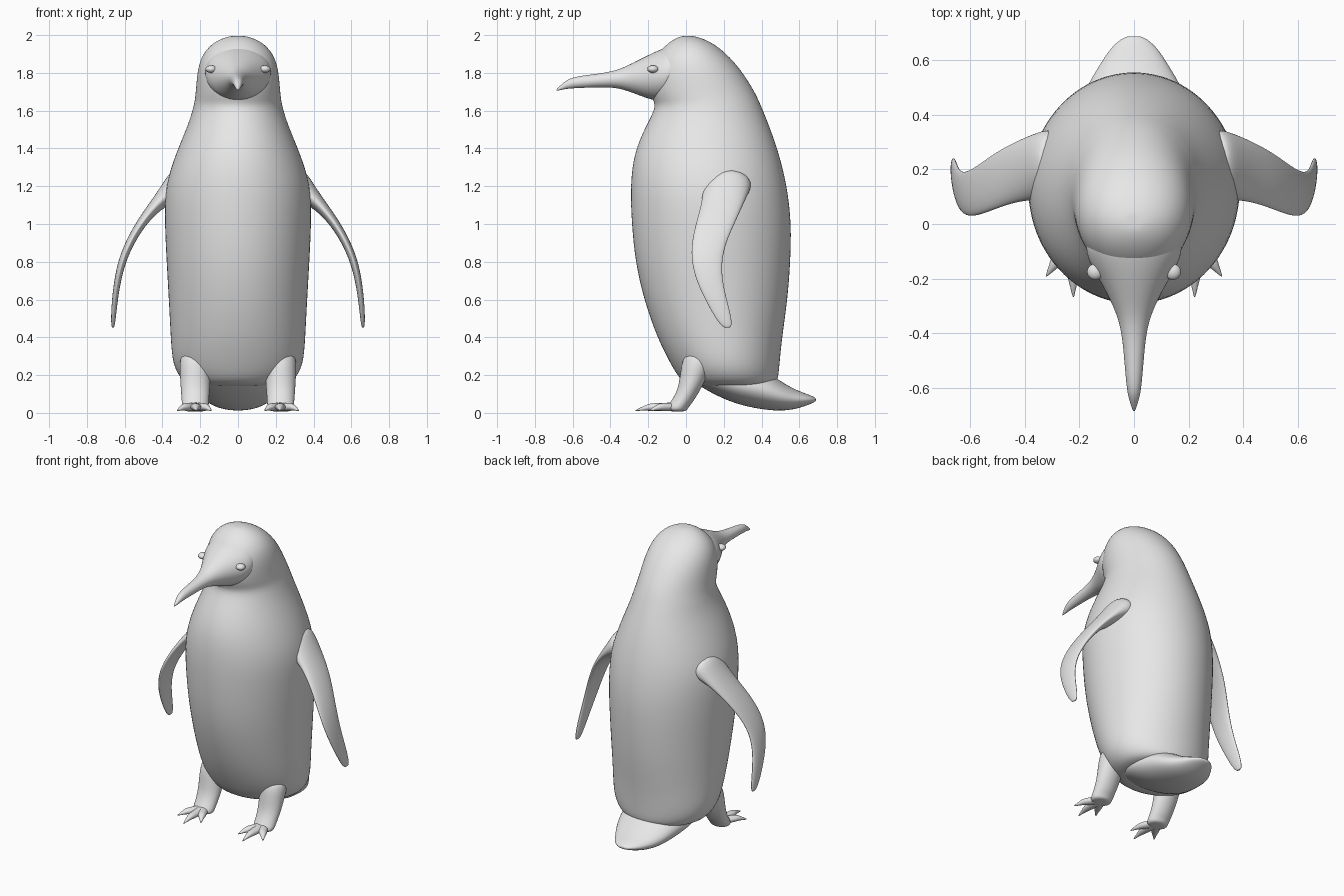
import bpy
import bmesh
from math import cos, sin, pi
from mathutils import Vector

cube = bpy.data.objects.get("Cube")
if cube:
    bpy.data.objects.remove(cube, do_unlink=True)

# One plain clay colour for the whole bird
grey = bpy.data.materials.new("clay grey")
grey.use_nodes = True
colour = (0.8, 0.8, 0.8, 1)
grey.diffuse_color = colour
grey.node_tree.nodes["Principled BSDF"].inputs["Base Color"].default_value = colour


def loft(name, rings, sides=16, levels=2):
    """Skin elliptical rings, each given as centre, half-axis and half-axis."""
    bm = bmesh.new()
    loops = []
    for centre, axis_a, axis_b in rings:
        angles = [2 * pi * i / sides for i in range(sides)]
        loops.append([bm.verts.new(Vector(centre) + Vector(axis_a) * cos(t)
                                   + Vector(axis_b) * sin(t)) for t in angles])
    for lower, upper in zip(loops, loops[1:]):
        for i in range(sides):
            j = (i + 1) % sides
            bm.faces.new((lower[i], lower[j], upper[j], upper[i]))
    # Close each end with a fan
    for end in (loops[0], loops[-1]):
        middle = bm.verts.new(sum((v.co for v in end), Vector()) / sides)
        for i in range(sides):
            bm.faces.new((end[i], end[(i + 1) % sides], middle))
    bmesh.ops.recalc_face_normals(bm, faces=bm.faces)
    return finish(name, bm, levels)


def finish(name, bm, levels):
    mesh = bpy.data.meshes.new(name)
    bm.to_mesh(mesh)
    bm.free()
    mesh.materials.append(grey)
    mesh.shade_smooth()
    obj = bpy.data.objects.new(name, mesh)
    bpy.context.scene.collection.objects.link(obj)
    if levels:
        smooth = obj.modifiers.new("smooth surface", "SUBSURF")
        smooth.levels = smooth.render_levels = levels
    return obj


# Body and head: height, half width, front, back
body_profile = [
    (0.14, 0.24, 0.03, 0.46), (0.17, 0.3, -0.03, 0.49), (0.25, 0.35, -0.08, 0.497),
    (0.4, 0.36, -0.157, 0.512), (0.6, 0.37, -0.227, 0.542), (0.8, 0.382, -0.273, 0.557),
    (1, 0.392, -0.292, 0.563), (1.2, 0.392, -0.3, 0.54), (1.38, 0.33, -0.28, 0.495),
    (1.53, 0.264, -0.21, 0.44), (1.62, 0.238, -0.16, 0.402), (1.66, 0.23, -0.18, 0.385),
    (1.72, 0.224, -0.2, 0.355), (1.82, 0.216, -0.195, 0.29), (1.9, 0.19, -0.155, 0.218),
    (1.965, 0.13, -0.09, 0.135), (1.995, 0.05, -0.03, 0.05),
]
loft("body", [((0, (front + back) / 2, z), (width, 0, 0), (0, (back - front) / 2, 0))
              for z, width, front, back in body_profile], sides=24)


def lengthwise(name, profile):
    """Loft along y from half width, bottom and top at each station."""
    return loft(name, [((0, y, (low + high) / 2), (width, 0, 0), (0, 0, (high - low) / 2))
                       for y, width, low, high in profile])


# Long beak that swells into the face and hooks down at the tip
lengthwise("beak", [
    (-0.04, 0.19, 1.68, 1.96), (-0.13, 0.175, 1.642, 1.93), (-0.2, 0.132, 1.66, 1.897),
    (-0.28, 0.087, 1.692, 1.855), (-0.37, 0.048, 1.725, 1.81), (-0.5, 0.036, 1.722, 1.792),
    (-0.61, 0.027, 1.718, 1.778), (-0.65, 0.016, 1.712, 1.748), (-0.685, 0.004, 1.704, 1.714),
])

# Rump and short wedge tail
lengthwise("tail", [
    (0.04, 0.17, 0.16, 0.26), (0.14, 0.23, 0.1, 0.26), (0.26, 0.24, 0.045, 0.26),
    (0.4, 0.215, 0.015, 0.24), (0.5, 0.18, 0.008, 0.17), (0.58, 0.13, 0.018, 0.122),
    (0.65, 0.085, 0.042, 0.098), (0.687, 0.035, 0.06, 0.08),
])

# Flipper: outward, height, leading edge, trailing edge, half thickness
flipper_profile = [
    (0.28, 1.23, 0.1, 0.36, 0.1), (0.36, 1.17, 0.085, 0.335, 0.06),
    (0.43, 1.105, 0.08, 0.305, 0.036), (0.51, 1.01, 0.052, 0.262, 0.026),
    (0.575, 0.9, 0.027, 0.212, 0.023), (0.615, 0.8, 0.027, 0.19, 0.021),
    (0.638, 0.7, 0.053, 0.194, 0.018), (0.652, 0.6, 0.1, 0.217, 0.016),
    (0.66, 0.5, 0.155, 0.243, 0.013), (0.662, 0.452, 0.195, 0.242, 0.008),
]
# Leg: y, height, half width, half depth
leg_profile = [
    (0.08, 0.32, 0.09, 0.1), (0.04, 0.19, 0.084, 0.075), (0.015, 0.12, 0.08, 0.062),
    (-0.02, 0.06, 0.074, 0.062), (-0.045, 0.03, 0.075, 0.06), (-0.045, 0.008, 0.065, 0.05),
]
toe_tips = {"inner": (0.14, -0.2), "middle": (0.222, -0.268), "outer": (0.322, -0.192)}
# Toe: share of length, height, half width, half thickness
toe_profile = [(0, 0.034, 0.034, 0.026), (0.35, 0.03, 0.032, 0.024), (0.62, 0.032, 0.026, 0.022),
               (0.76, 0.027, 0.016, 0.015), (1, 0.012, 0.003, 0.003)]

for side, sign in (("left", 1), ("right", -1)):
    # Flipper, its thickness set square to the drooping path
    rings = []
    last = len(flipper_profile) - 1
    for i, (x, z, lead, trail, thick) in enumerate(flipper_profile):
        before, after = flipper_profile[max(i - 1, 0)], flipper_profile[min(i + 1, last)]
        normal = Vector((before[1] - after[1], 0, after[0] - before[0])).normalized() * thick
        normal.x *= sign
        rings.append(((sign * x, (lead + trail) / 2, z), (0, (trail - lead) / 2, 0), normal))
    loft(side + "_flipper", rings)

    # Leg and three clawed toes
    loft(side + "_leg", [((sign * 0.226, y, z), (width, 0, 0), (0, depth, 0))
                         for y, z, width, depth in leg_profile], sides=12)
    for toe, tip in toe_tips.items():
        start = Vector((sign * 0.224, -0.05, 0))
        reach = Vector((sign * tip[0], tip[1], 0)) - start
        across = Vector((-reach.y, reach.x, 0)).normalized()
        loft(f"{side}_{toe}_toe",
             [(start + reach * share + Vector((0, 0, z)), across * width, (0, 0, thick))
              for share, z, width, thick in toe_profile], sides=8)

    # Eye
    bm = bmesh.new()
    bmesh.ops.create_uvsphere(bm, u_segments=16, v_segments=10, radius=1)
    bmesh.ops.scale(bm, vec=(0.03, 0.03, 0.02), verts=bm.verts)
    bmesh.ops.translate(bm, vec=(sign * 0.142, -0.175, 1.82), verts=bm.verts)
    finish(side + "_eye", bm, 0)
